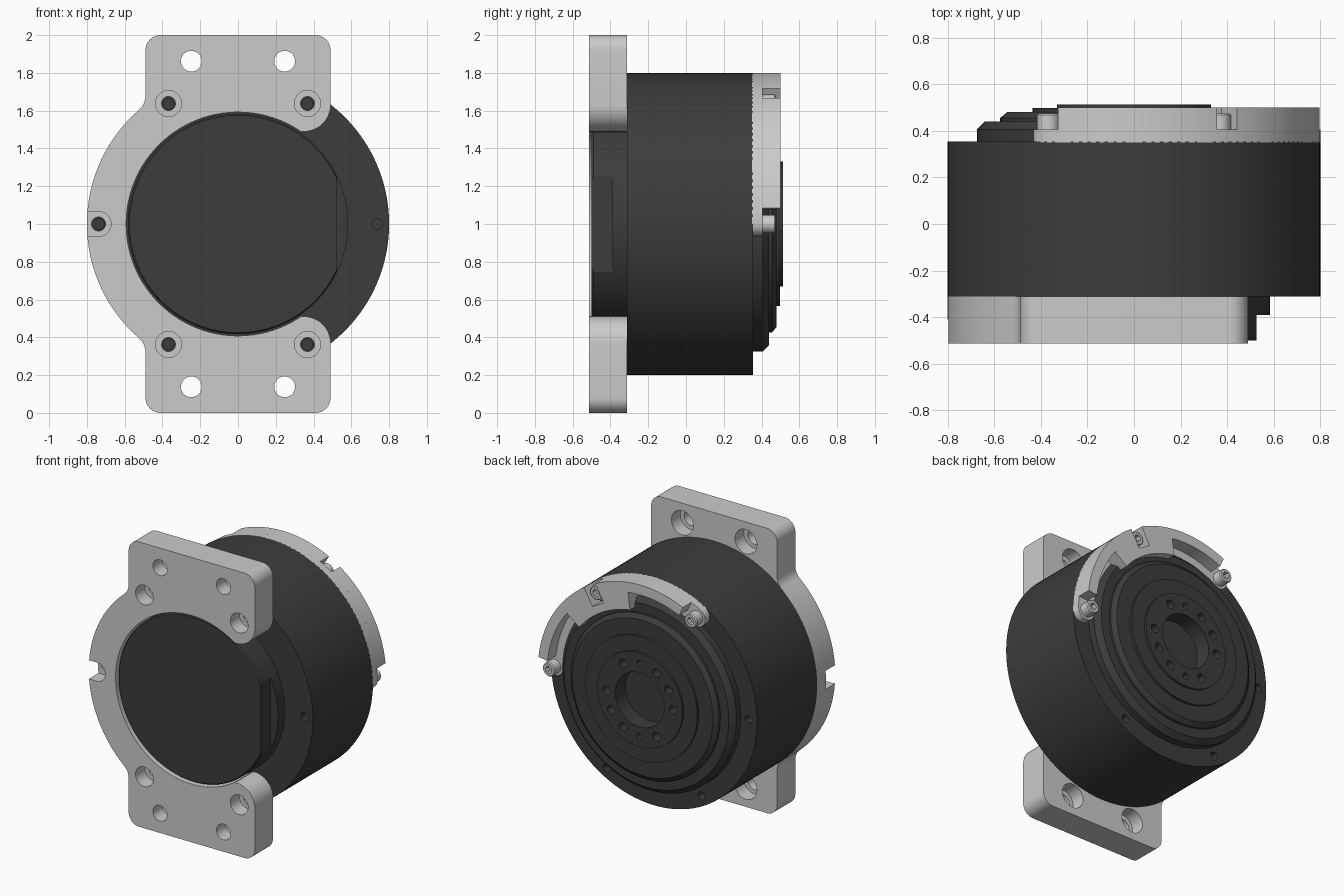
import bpy, bmesh, math
from mathutils import Matrix, Vector

if "Cube" in bpy.data.objects:
    bpy.data.objects.remove(bpy.data.objects["Cube"])

CZ = 1.0          # height of the motor axis
BOLT_R = 0.735    # bolt circle radius

dark = bpy.data.materials.new("dark_metal")
dark.diffuse_color = (0.045, 0.045, 0.045, 1)
dark.use_nodes = True
dark.node_tree.nodes["Principled BSDF"].inputs["Base Color"].default_value = dark.diffuse_color


def make(name, bm, mat=None):
    bmesh.ops.recalc_face_normals(bm, faces=bm.faces)
    me = bpy.data.meshes.new(name)
    bm.to_mesh(me)
    bm.free()
    ob = bpy.data.objects.new(name, me)
    bpy.context.collection.objects.link(ob)
    if mat:
        me.materials.append(mat)
    return ob


def lathe(name, prof, x=0.0, z=0.0, n=128, mat=None):
    """Revolve (radius, y) points around a y-parallel axis at x, z."""
    bm = bmesh.new()
    rings = []
    for r, y in prof:
        count = 1 if r == 0 else n
        rings.append([bm.verts.new((x + r * math.cos(2 * math.pi * i / n), y,
                                    CZ + z + r * math.sin(2 * math.pi * i / n)))
                      for i in range(count)])
    for a, b in zip(rings, rings[1:]):
        for i in range(n):
            j = (i + 1) % n
            if len(a) == 1:
                bm.faces.new((a[0], b[i], b[j]))
            elif len(b) == 1:
                bm.faces.new((a[i], a[j], b[0]))
            else:
                bm.faces.new((a[i], a[j], b[j], b[i]))
    return make(name, bm, mat)


def rod(name, r, y0, y1, x, z, n=32):
    return lathe(name, [(0, y0), (r, y0), (r, y1), (0, y1)], x, z, n)


def box(name, x0, x1, y0, y1, z0, z1, turn=0.0):
    """Box in axis-relative x, z, turned about the motor axis."""
    bm = bmesh.new()
    bmesh.ops.create_cube(bm, size=1)
    mid = Vector(((x0 + x1) / 2, (y0 + y1) / 2, (z0 + z1) / 2))
    m = (Matrix.Translation((0, 0, CZ)) @ Matrix.Rotation(-math.radians(turn), 4, 'Y')
         @ Matrix.Translation(mid) @ Matrix.Diagonal((x1 - x0, y1 - y0, z1 - z0, 1)))
    bm.transform(m)
    return make(name, bm)


def arc(cx, cz, r, a0, a1, n=12):
    return [(cx + r * math.cos(math.radians(a0 + (a1 - a0) * i / n)),
             cz + r * math.sin(math.radians(a0 + (a1 - a0) * i / n))) for i in range(n + 1)]


def slab(name, pts, y0, y1, mat=None):
    """Extrude an x, z outline from y0 to y1."""
    bm = bmesh.new()
    face = bm.faces.new([bm.verts.new((x, y0, CZ + z)) for x, z in pts])
    new = bmesh.ops.extrude_face_region(bm, geom=[face])["geom"]
    bmesh.ops.translate(bm, vec=(0, y1 - y0, 0),
                        verts=[v for v in new if isinstance(v, bmesh.types.BMVert)])
    return make(name, bm, mat)


def cut(ob, cutter):
    cutter.hide_render = True
    mod = ob.modifiers.new("cut", 'BOOLEAN')
    mod.operation, mod.solver, mod.object = 'DIFFERENCE', 'EXACT', cutter
    bpy.context.view_layer.objects.active = ob
    bpy.ops.object.modifier_apply(modifier=mod.name)
    bpy.data.objects.remove(cutter)


def polar(r, deg):
    return r * math.cos(math.radians(deg)), r * math.sin(math.radians(deg))


# Main housing with six bolt holes in each end
housing = lathe("housing", [(0, -.312), (.8, -.312), (.8, .355), (0, .355)], mat=dark)
for a in range(0, 360, 60):
    x, z = polar(BOLT_R, a)
    cut(housing, rod("cutter", .028, -.4, -.23, x, z, 24))
    if a >= 180:
        cut(housing, rod("cutter", .028, .27, .4, x, z, 24))

# Front cap with a flat on its right side
cap = lathe("front_cap", [(0, -.305), (.583, -.305), (.583, -.49), (.575, -.5), (0, -.5)], mat=dark)
cut(cap, box("cutter", .525, .7, -.6, -.39, -.4, .4))

# Stepped output flange on the back, with its ring of holes
flange = lathe("output_flange", [
    (0, .35), (.675, .35), (.675, .405), (.64, .44), (.575, .44), (.575, .455), (.545, .48),
    (.435, .48), (.435, .497), (.33, .497), (.33, .513), (.19, .513), (.19, .4), (0, .4)], mat=dark)
for a in (0, 60, 90, 120, 150, 180, 240, 270, 300, 330):
    x, z = polar(.257, a)
    cut(flange, rod("cutter", .022 if a % 180 == 90 else .03, .43, .6, x, z, 24))

# Front mounting plate: upper half outline mirrored to the lower half
half = (arc(0, 0, .592, 180, 55.5, 48) + arc(.35, .63, .14, -95, 0, 16)
        + arc(.41, .92, .08, 0, 90) + arc(-.41, .92, .08, 90, 180)
        + arc(-.59, .6797, .1, 0, -49) + arc(0, 0, .8, 131.5, 180, 24))
plate = slab("mounting_plate", half + [(x, -z) for x, z in reversed(half[1:-1])], -.513, -.312)


def step_hole(x, z, r_front, r_back):
    cut(plate, lathe("cutter", [(0, -.6), (r_front, -.6), (r_front, -.41),
                                (r_back, -.41), (r_back, -.25), (0, -.25)], x, z, 32))


for s in (1, -1):
    for t in (1, -1):
        step_hole(.247 * s, .862 * t, .055, .085)
        step_hole(.368 * s, .638 * t, .069, .037)
step_hole(-.738, 0, .066, .037)
cut(plate, box("cutter", -.9, -.738, -.6, -.41, -.065, .065))

# Back clamp: low base with round ends, taller arc on top
ex, ez = polar(BOLT_R, 120)
base = (arc(0, 0, .8, 0, 120, 48) + arc(ex, ez, .065, 120, 300)[1:]
        + arc(0, 0, .67, 120, 82)[1:] + arc(0, 0, .61, 82, 38)
        + arc(0, 0, .67, 38, 0) + arc(BOLT_R, 0, .065, 180, 360)[1:-1])
slab("clamp_base", base, .35, .405)
top = (arc(0, 0, .8, 6, 114, 48) + arc(0, 0, .73, 114, 82)
       + arc(0, 0, .61, 82, 38) + arc(0, 0, .73, 38, 6))
clamp = slab("clamp_arc", top, .404, .5)
cut(clamp, box("cutter", .665, .9, .405, .6, -.05, .05, turn=60))

# Socket head screws holding the clamp
for a in (0, 60, 120):
    x, z = polar(BOLT_R, a)
    screw = lathe("clamp_screw", [(0, .39), (.048, .39), (.048, .468), (.042, .475), (0, .475)], x, z, 32)
    cut(screw, rod("cutter", .026, .44, .5, x, z, 6))

# Smooth the curved faces, keep edges sharp
for ob in bpy.context.collection.objects:
    bpy.ops.object.select_all(action='DESELECT')
    ob.select_set(True)
    bpy.context.view_layer.objects.active = ob
    bpy.ops.object.shade_smooth_by_angle(angle=math.radians(25))
